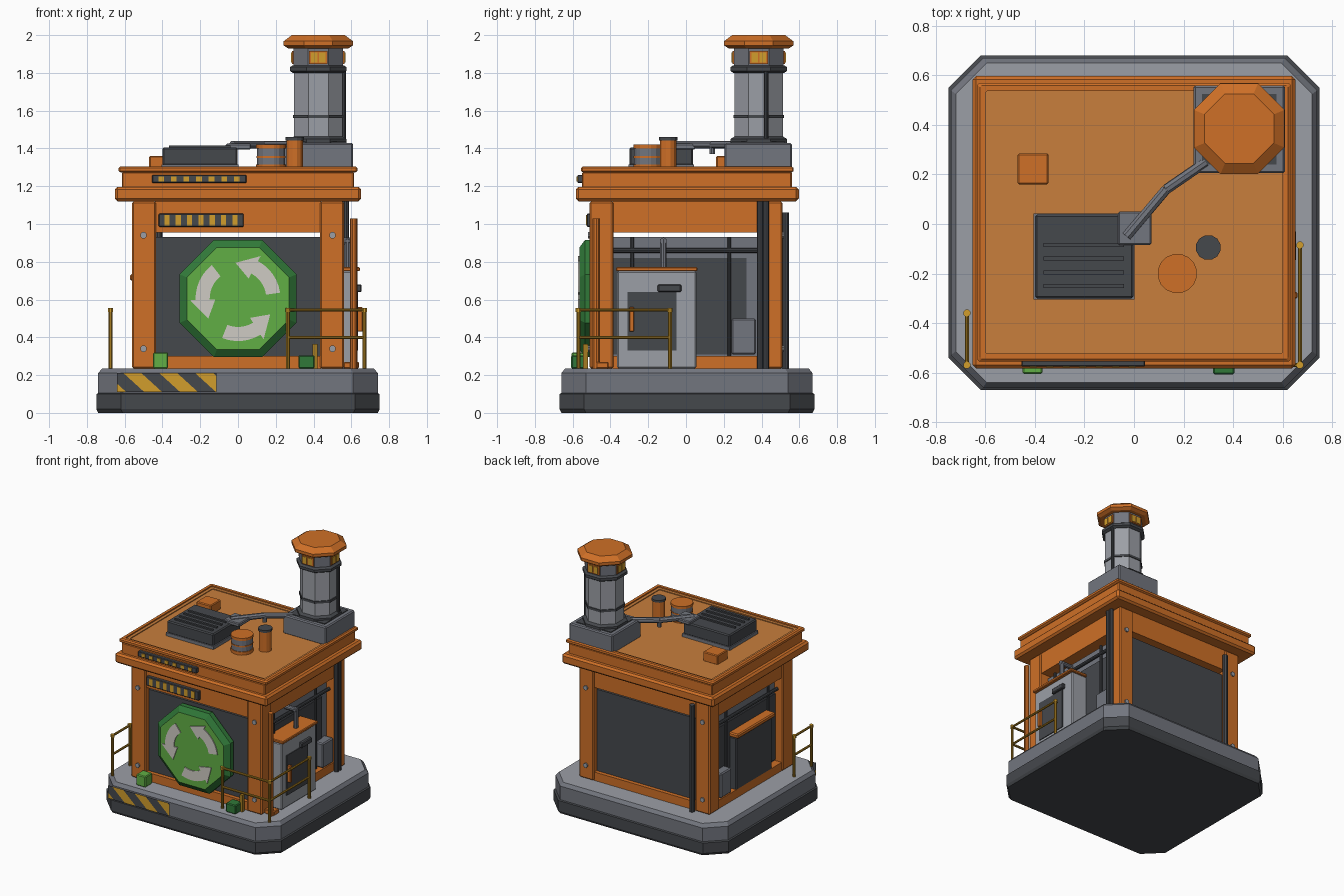
import bpy, bmesh, math
from mathutils import Vector, Matrix

if "Cube" in bpy.data.objects:
    bpy.data.objects.remove(bpy.data.objects["Cube"])

COLOURS = {
    "orange": (0.62, 0.16, 0.02), "roof_tan": (0.58, 0.21, 0.045),
    "charcoal": (0.06, 0.065, 0.073), "mid_grey": (0.17, 0.18, 0.21),
    "light_grey": (0.33, 0.345, 0.38), "green": (0.12, 0.43, 0.06),
    "dark_green": (0.03, 0.19, 0.04), "yellow": (0.64, 0.34, 0.025),
    "brass": (0.38, 0.2, 0.015), "off_white": (0.62, 0.6, 0.55)}
MATS = {}
for key, rgb in COLOURS.items():
    m = bpy.data.materials.new(key)
    m.use_nodes = True
    m.diffuse_color = (*rgb, 1)
    m.node_tree.nodes["Principled BSDF"].inputs["Base Color"].default_value = (*rgb, 1)
    MATS[key] = m


def finish(name, bm, mats, recalc=True):
    if recalc:
        bmesh.ops.recalc_face_normals(bm, faces=bm.faces[:])
    mesh = bpy.data.meshes.new(name)
    bm.to_mesh(mesh)
    bm.free()
    for key in mats:
        mesh.materials.append(MATS[key])
    ob = bpy.data.objects.new(name, mesh)
    bpy.context.collection.objects.link(ob)
    return ob


def box(name, x, y, z, mat, bevel=0.0):
    bm = bmesh.new()
    bmesh.ops.create_cube(bm, size=1)
    for v in bm.verts:
        v.co = [(a + b) / 2 + c * (b - a) for (a, b), c in zip((x, y, z), v.co)]
    if bevel:
        bmesh.ops.bevel(bm, geom=bm.edges[:], offset=bevel, segments=1, affect='EDGES')
    return finish(name, bm, [mat])


def rod(name, a, b, r, mat, sides=10):
    a, b = Vector(a), Vector(b)
    bm = bmesh.new()
    bmesh.ops.create_cone(bm, cap_ends=True, segments=sides, radius1=r, radius2=r, depth=(b - a).length)
    rot = Vector((0, 0, 1)).rotation_difference(b - a).to_matrix().to_4x4()
    bm.transform(Matrix.Translation((a + b) / 2) @ rot @ Matrix.Rotation(math.pi / sides, 4, 'Z'))
    return finish(name, bm, [mat])


def loft(name, rings, mats, at=(0, 0, 0), front=False):
    """Stack of corner-cut rectangles (half x, half y, cut, height), one colour per band."""
    bm = bmesh.new()
    loops = []
    for hx, hy, c, z in rings:
        pts = [(hx, c - hy), (hx, hy - c), (hx - c, hy), (c - hx, hy),
               (-hx, hy - c), (-hx, c - hy), (c - hx, -hy), (hx - c, -hy)]
        loops.append([bm.verts.new((px, py, z)) for px, py in pts])
    keys = list(dict.fromkeys(mats))
    bm.faces.new(loops[0][::-1]).material_index = keys.index(mats[0])
    for lo, hi, key in zip(loops, loops[1:], mats):
        for i in range(8):
            j = (i + 1) % 8
            bm.faces.new((lo[i], lo[j], hi[j], hi[i])).material_index = keys.index(key)
    bm.faces.new(loops[-1]).material_index = keys.index(mats[-1])
    if front:
        bm.transform(Matrix.Rotation(math.pi / 2, 4, 'X'))
    bm.transform(Matrix.Translation(at))
    return finish(name, bm, keys)


def octo(name, steps, mats, at, front=False):
    return loft(name, [(r, r, r * 0.586, z) for r, z in steps], mats, at, front)


# Base plinth with light deck
loft("base", [(0.74, 0.665, 0.13, 0), (0.75, 0.675, 0.13, 0.02), (0.75, 0.675, 0.13, 0.1),
              (0.74, 0.665, 0.13, 0.105), (0.74, 0.665, 0.13, 0.21), (0.72, 0.645, 0.125, 0.235)],
     ["charcoal"] * 3 + ["mid_grey"] * 2 + ["light_grey"], (0, 0.005, 0))

# Hazard stripes on the plinth
bm = bmesh.new()
bm.faces.new([bm.verts.new((x, -0.676, z)) for x, z in
              ((-0.64, 0.11), (-0.115, 0.11), (-0.115, 0.21), (-0.64, 0.21))])
START, STEP = -0.565, 0.095
for i in range(1, 8):
    bmesh.ops.bisect_plane(bm, geom=bm.verts[:] + bm.edges[:] + bm.faces[:],
                           plane_co=(START + i * STEP, 0, 0), plane_no=(1, 0, 1.1))
for f in bm.faces:
    c = f.calc_center_median()
    f.material_index = math.floor((c.x + 1.1 * c.z - START) / STEP) % 2
finish("hazard_stripes", bm, ["yellow", "charcoal"], recalc=False)

# Frame: corner pillars, beams, wall panels, bolts
for sx in (-1, 1):
    for sy in (-1, 1):
        px, py = sorted((sx * 0.435, sx * 0.56)), sorted((sy * 0.385, sy * 0.51))
        box("corner_pillar", px, py, (0.235, 1.12), "orange", 0.008)
        for z in (0.34, 0.94):
            rod("bolt", (sx * 0.5, sy * 0.5, z), (sx * 0.5, sy * 0.52, z), 0.018, "light_grey", 8)
for s in (-1, 1):
    for z, tag in (((0.955, 1.12), "top_beam"), ((0.235, 0.3), "bottom_beam")):
        box(tag, (-0.44, 0.44), sorted((s * 0.4, s * 0.5)), z, "orange")
        box("side_" + tag, sorted((s * 0.45, s * 0.55)), (-0.39, 0.39), (z[0], min(z[1], 1.12)), "orange")
    box("wall_panel", (-0.44, 0.44), sorted((s * 0.43, s * 0.47)), (0.25, 0.93), "charcoal")
    box("side_panel", sorted((s * 0.45, s * 0.49)), (-0.39, 0.39), (0.25, 0.93), "mid_grey")
    box("side_inset", sorted((s * 0.48, s * 0.497)), (-0.385, 0.32), (0.31, 0.82), "charcoal")
    # Side pipework and meter box
    rod("side_rail_pipe", (s * 0.51, -0.385, 0.86), (s * 0.51, 0.385, 0.86), 0.013, "charcoal")
    for y in (-0.285, 0.23):
        rod("side_post", (s * 0.505, y, 0.3), (s * 0.505, y, 0.93), 0.01, "charcoal")
    box("meter_box", sorted((s * 0.48, s * 0.56)), (0.24, 0.37), (0.31, 0.5), "mid_grey", 0.008)

# Doorway block on the left side
box("door_block", (0.48, 0.63), (-0.365, 0.055), (0.235, 0.75), "light_grey", 0.008)
box("door_lintel", (0.48, 0.645), (-0.37, 0.06), (0.75, 0.772), "orange", 0.005)
box("door_leaf", (0.62, 0.636), (-0.31, -0.05), (0.33, 0.64), "charcoal")
box("door_lamp", (0.62, 0.655), (-0.15, -0.025), (0.64, 0.68), "charcoal", 0.006)
box("door_handle", (0.63, 0.66), (-0.3, -0.275), (0.43, 0.56), "orange", 0.004)
rod("door_pipe", (0.58, -0.12, 0.77), (0.58, -0.12, 0.92), 0.018, "mid_grey")
rod("door_pipe_elbow", (0.595, -0.12, 0.91), (0.48, -0.12, 0.91), 0.018, "mid_grey")

# Hatch on the right side
box("side_hatch", (-0.55, -0.48), (-0.27, 0.17), (0.27, 0.7), "charcoal", 0.008)
box("hatch_awning", (-0.572, -0.48), (-0.28, 0.18), (0.7, 0.735), "orange", 0.008)

# Vertical conduits
for y in (0.392, 0.424):
    rod("side_conduit", (0.57, y, 0.235), (0.57, y, 1.12), 0.017, "charcoal")
rod("back_conduit", (-0.42, 0.525, 0.235), (-0.42, 0.525, 1.06), 0.02, "charcoal")
rod("orange_conduit", (0.612, -0.475, 0.235), (0.612, -0.475, 1.03), 0.02, "orange")
box("conduit_foot", (0.56, 0.64), (-0.475, -0.41), (0.235, 0.27), "orange", 0.005)

# Roof slabs with a recessed panel
box("roof_slab", (-0.652, 0.652), (-0.583, 0.597), (1.12, 1.197), "orange", 0.014)
box("roof_step", (-0.615, 0.615), (-0.55, 0.56), (1.19, 1.275), "orange", 0.006)
loft("roof_rim", [(hx, hx - 0.07, 0.006, z) for hx, z in
                  ((0.62, 1.272), (0.632, 1.28), (0.632, 1.297), (0.622, 1.305), (0.6, 1.305),
                   (0.6, 1.296), (0.577, 1.296), (0.577, 1.29))],
     ["orange"] * 5 + ["roof_tan"] * 3, (0, 0.007, 0))

# Ticked indicator bars on the front
for x0, x1, z0, z1, y in ((-0.42, 0.03, 0.985, 1.055, -0.5), (-0.455, 0.045, 1.218, 1.26, -0.55)):
    box("indicator_bar", (x0, x1), (y - 0.025, y + 0.02), (z0, z1), "charcoal", 0.004)
    step = (x1 - x0) / 7.5
    for i in range(7):
        x = x0 + step * (i + 0.5)
        box("indicator_tick", (x, x + step * 0.45), (y - 0.03, y), (z0 + 0.008, z1 - 0.008), "yellow")

# Octagonal sign with three turning arrows
octo("sign", [(0.3, 0), (0.31, 0.01), (0.31, 0.05), (0.27, 0.08)],
     ["dark_green"] * 3 + ["green"], (0, -0.485, 0.605), True)
for k in range(3):
    def polar(r, deg):
        t = math.radians(deg + 120 * k)
        return (r * math.cos(t), -0.572, 0.605 + r * math.sin(t))
    arc = range(8, 63, 9)
    pts = [polar(0.225, a) for a in arc] + [polar(0.255, 62), polar(0.19, 94), polar(0.12, 62)]
    pts += [polar(0.15, a) for a in reversed(arc)]
    bm = bmesh.new()
    face = bm.faces.new([bm.verts.new(p) for p in pts])
    out = bmesh.ops.extrude_face_region(bm, geom=[face])["geom"]
    bmesh.ops.translate(bm, vec=(0, 0.008, 0), verts=[g for g in out if isinstance(g, bmesh.types.BMVert)])
    finish("sign_arrow", bm, ["off_white"])

# Crates and bollard on the deck
box("green_crate", (-0.45, -0.37), (-0.605, -0.52), (0.235, 0.32), "green", 0.006)
box("dark_green_crate", (0.32, 0.405), (-0.608, -0.525), (0.235, 0.305), "dark_green", 0.006)
box("bollard", (0.395, 0.42), (-0.545, -0.52), (0.235, 0.365), "brass")

# Railings
for path in ([(0.265, -0.57), (0.67, -0.57), (0.67, -0.085)], [(-0.675, -0.57), (-0.675, -0.36)]):
    for x, y in path:
        rod("rail_post", (x, y, 0.235), (x, y, 0.55), 0.011, "brass", 8)
        rod("rail_knob", (x, y, 0.535), (x, y, 0.556), 0.015, "yellow", 8)
    for (xa, ya), (xb, yb) in zip(path, path[1:]):
        for z in (0.4, 0.545):
            rod("rail_bar", (xa, ya, z), (xb, yb, z), 0.009, "brass", 8)

# Chimney
CH = (0.425, 0.385, 0)
box("chimney_base", (0.24, 0.61), (0.205, 0.56), (1.285, 1.43), "mid_grey", 0.008)
box("chimney_grille", (0.275, 0.575), (0.24, 0.525), (1.42, 1.436), "charcoal")
octo("chimney_collar", [(0.15, 1.43), (0.15, 1.45), (0.13, 1.462)], ["charcoal"] * 3, CH)
octo("chimney_shaft", [(0.128, 1.45), (0.128, 1.82)], ["light_grey"] * 2, CH)
octo("chimney_band", [(0.134, 1.56), (0.134, 1.578)], ["charcoal"] * 2, CH)
octo("chimney_ring", [(0.135, 1.8), (0.15, 1.81), (0.15, 1.83), (0.135, 1.84)], ["charcoal"] * 4, CH)
octo("chimney_head", [(0.132, 1.83), (0.132, 1.935)], ["mid_grey"] * 2, CH)
octo("chimney_cap", [(0.16, 1.93), (0.183, 1.945), (0.183, 1.968), (0.14, 2.0)], ["orange"] * 4, CH)
rod("chimney_pipe", (0.56, 0.425, 1.43), (0.56, 0.425, 1.81), 0.012, "charcoal")
for k in range(4):
    turn = Matrix.Translation(CH) @ Matrix.Rotation(k * math.pi / 2, 4, 'Z')
    parts = [box("lamp_surround", (-0.05, 0.05), (-0.14, -0.12), (1.848, 1.915), "orange")]
    for x in (-0.022, 0.022):
        parts.append(box("lamp_window", (x - 0.017, x + 0.017), (-0.144, -0.13), (1.856, 1.907), "yellow"))
    for ob in parts:
        ob.data.transform(turn)

# Roof vent with louvres and duct to the chimney
box("vent_flange", (-0.405, 0.003), (-0.305, 0.043), (1.285, 1.315), "mid_grey")
box("vent_box", (-0.4, -0.002), (-0.3, 0.038), (1.31, 1.405), "charcoal", 0.008)
for i in range(4):
    y = -0.085 - 0.055 * i
    box("vent_louvre", (-0.365, -0.04), (y - 0.008, y + 0.008), (1.4, 1.415), "charcoal")
box("duct_pad", (-0.065, 0.07), (-0.085, 0.05), (1.395, 1.425), "mid_grey", 0.006)
duct = [(-0.03, -0.05, 1.42), (0.13, 0.14, 1.42), (0.29, 0.25, 1.42)]
for a, b in zip(duct, duct[1:]):
    rod("duct", a, b, 0.021, "mid_grey", 8)
rod("duct_hanger", (0.13, 0.14, 1.37), (0.13, 0.14, 1.42), 0.016, "mid_grey", 8)

# Roof fittings
box("roof_hatch", (-0.47, -0.345), (0.16, 0.285), (1.285, 1.36), "orange", 0.006)
for z0, z1, r, key in ((1.285, 1.315, 0.08, "orange"), (1.315, 1.4, 0.076, "mid_grey"),
                       (1.35, 1.36, 0.079, "orange"), (1.4, 1.42, 0.08, "orange")):
    rod("drum", (0.175, -0.2, z0), (0.175, -0.2, z1), r, key, 16)
rod("stack", (0.3, -0.095, 1.285), (0.3, -0.095, 1.445), 0.045, "orange", 12)
rod("stack_lid", (0.3, -0.095, 1.443), (0.3, -0.095, 1.46), 0.051, "charcoal", 12)
